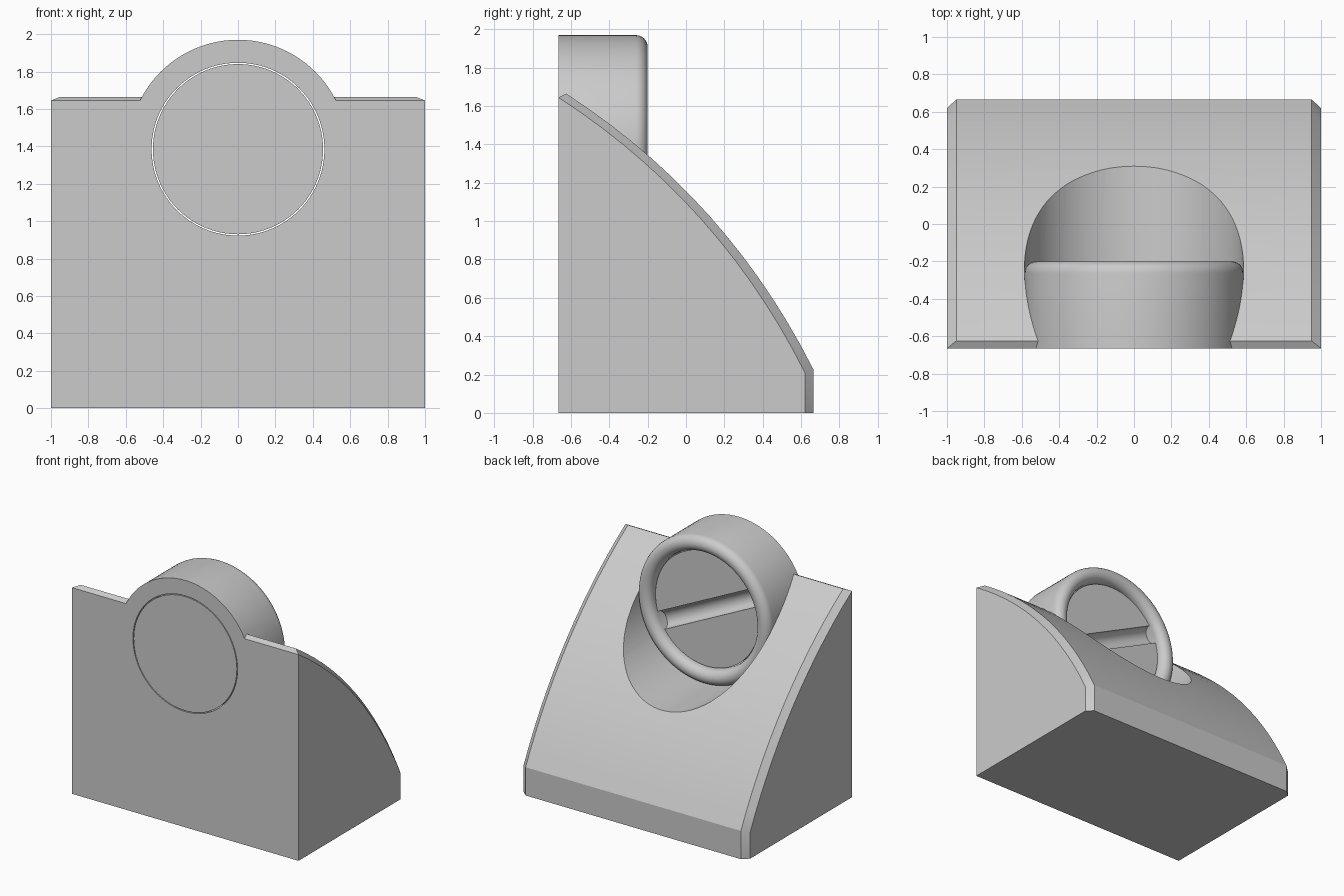
import bpy, bmesh
from math import sin, cos, pi, radians
from mathutils import Vector, Matrix

if "Cube" in bpy.data.objects:
    bpy.data.objects.remove(bpy.data.objects["Cube"], do_unlink=True)

FRONT = -0.665          # y of the flat front
AXIS_Z = 1.385          # height of the drum axis
OUTER, BORE = 0.585, 0.462
RIM_Y = -0.2            # y of the drum's rounded lip
SEGMENTS = 96

grey = bpy.data.materials.new("plain_grey")
grey.use_nodes = True
colour = (0.6, 0.6, 0.6, 1)
grey.diffuse_color = colour
grey.node_tree.nodes["Principled BSDF"].inputs["Base Color"].default_value = colour


def make(name, bm):
    bmesh.ops.remove_doubles(bm, verts=bm.verts, dist=1e-5)
    bmesh.ops.recalc_face_normals(bm, faces=bm.faces)
    mesh = bpy.data.meshes.new(name)
    bm.to_mesh(mesh)
    bm.free()
    mesh.materials.append(grey)
    obj = bpy.data.objects.new(name, mesh)
    bpy.context.collection.objects.link(obj)
    return obj


def lathe(name, profile):
    """Spin a closed (radius, y) outline round the drum axis."""
    bm = bmesh.new()
    rings = []
    for i in range(SEGMENTS):
        a = 2 * pi * i / SEGMENTS
        rings.append([bm.verts.new((r * sin(a), y, AXIS_Z + r * cos(a))) for r, y in profile])
    n = len(profile)
    for i in range(SEGMENTS):
        a, b = rings[i], rings[(i + 1) % SEGMENTS]
        for j in range(n):
            bm.faces.new((a[j], a[(j + 1) % n], b[(j + 1) % n], b[j]))
    return make(name, bm)


def rod(name, radius, start, end):
    """Solid cylinder between two points."""
    start, end = Vector(start), Vector(end)
    axis = end - start
    bm = bmesh.new()
    place = Matrix.Translation((start + end) / 2) @ axis.to_track_quat('Z', 'Y').to_matrix().to_4x4()
    bmesh.ops.create_cone(bm, cap_ends=True, segments=SEGMENTS, radius1=radius,
                          radius2=radius, depth=axis.length, matrix=place)
    return make(name, bm)


def boolean(obj, other, operation):
    mod = obj.modifiers.new(operation, 'BOOLEAN')
    mod.operation, mod.solver, mod.object = operation, 'EXACT', other
    bpy.context.view_layer.update()
    result = obj.evaluated_get(bpy.context.evaluated_depsgraph_get())
    mesh = bpy.data.meshes.new_from_object(result)
    obj.modifiers.clear()
    obj.data = mesh
    bpy.data.objects.remove(other, do_unlink=True)


def smooth(obj):
    bpy.ops.object.select_all(action='DESELECT')
    obj.select_set(True)
    bpy.context.view_layer.objects.active = obj
    bpy.ops.object.shade_smooth_by_angle(angle=radians(25))


def arc(start, end, sagitta, steps=14):
    """Shallow bulging curve between two (y, z) points."""
    a, b = Vector(start), Vector(end)
    chord = b - a
    out = Vector((-chord.y, chord.x)).normalized()
    if out.x < 0:
        out = -out
    return [a + chord * t + out * sagitta * 4 * t * (1 - t)
            for t in (i / steps for i in range(steps + 1))]


# Wedge body: side outline, and a fuller outline just inside the chamfer
side = [(FRONT, 0), (0.62, 0)] + arc((0.62, 0.21), (FRONT, 1.645), 0.131) + [(FRONT, 1.645)]
full = [(FRONT, 0), (0.665, 0)] + arc((0.665, 0.225), (-0.625, 1.665), 0.131) + [(FRONT, 1.645)]
bm = bmesh.new()
loops = [[bm.verts.new((x, y, z)) for y, z in outline]
         for x, outline in ((-1, side), (-0.95, full), (0.95, full), (1, side))]
n = len(side)
for a, b in zip(loops, loops[1:]):
    for j in range(n):
        bm.faces.new((a[j], a[(j + 1) % n], b[(j + 1) % n], b[j]))
bm.faces.new(loops[0])
bm.faces.new(loops[-1])
bmesh.ops.dissolve_degenerate(bm, edges=bm.edges, dist=1e-5)
body = make("wedge_body_with_drum", bm)

# Open the body for the drum and clear the hollow behind its lip
boolean(body, rod("bore_cutter", 0.52, (0, -2, AXIS_Z), (0, 2, AXIS_Z)), 'DIFFERENCE')
boolean(body, rod("hollow_cutter", OUTER + 0.001, (0, -0.3, AXIS_Z), (0, 2, AXIS_Z)), 'DIFFERENCE')

# Drum ring with a fully rounded lip
half = (OUTER - BORE) / 2
lip = [(BORE + half + half * cos(pi * i / 12), RIM_Y - half + half * sin(pi * i / 12))
       for i in range(13)]
boolean(body, lathe("drum_ring", [(BORE, FRONT), (OUTER, FRONT)] + lip), 'UNION')
smooth(body)

# Loose disc inside the ring, with a round groove across its back
DISC_BACK = -0.265
disc = rod("turning_disc", BORE - 0.007, (0, FRONT, AXIS_Z), (0, DISC_BACK, AXIS_Z))
tilt = radians(26)
reach = Vector((cos(tilt), 0, -sin(tilt)))
middle = Vector((0, DISC_BACK, AXIS_Z))
boolean(disc, rod("groove_cutter", 0.07, middle - reach, middle + reach), 'DIFFERENCE')
smooth(disc)
